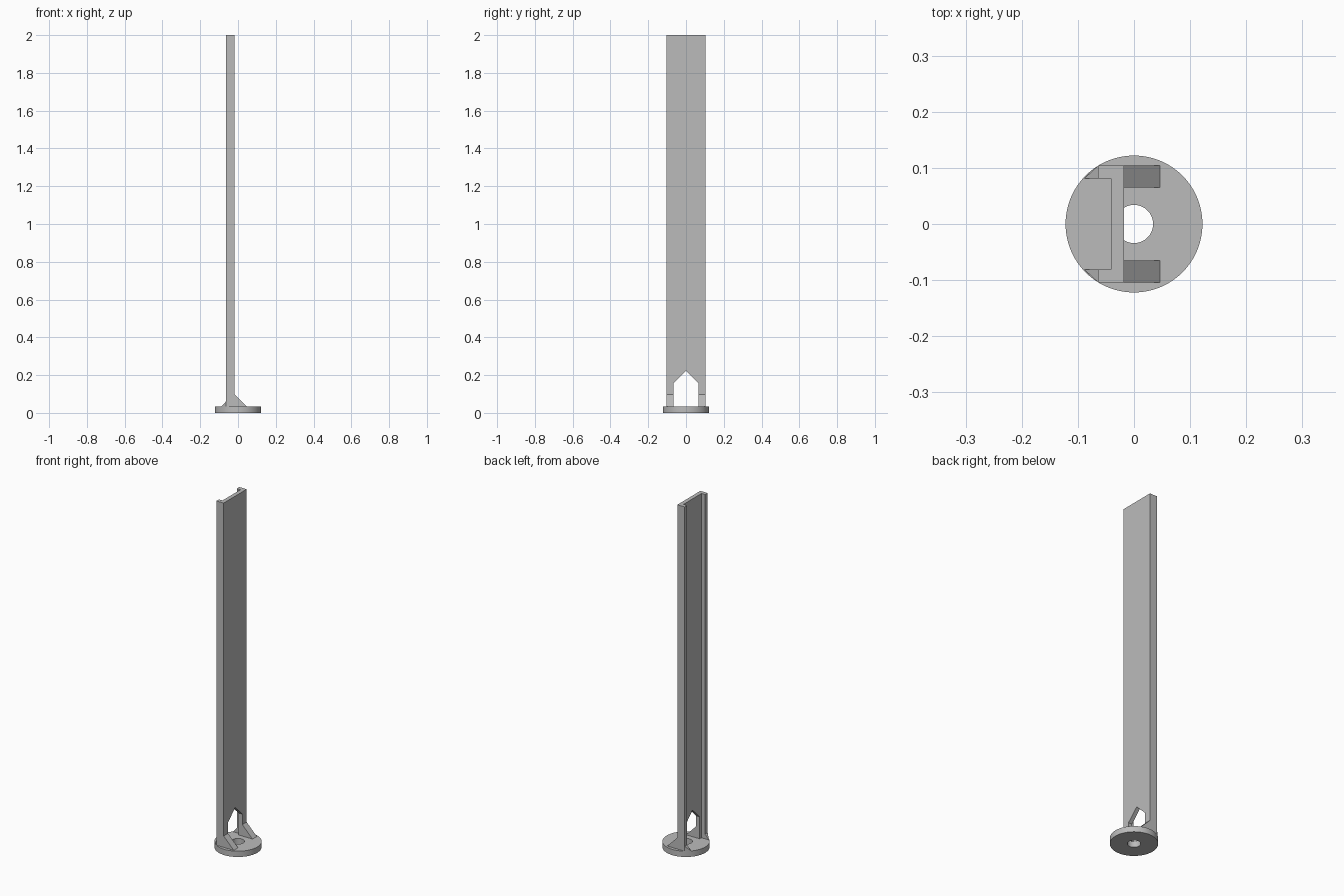
import bpy, bmesh, math
from mathutils import Vector

if "Cube" in bpy.data.objects:
    bpy.data.objects.remove(bpy.data.objects["Cube"], do_unlink=True)

grey = bpy.data.materials.new("plain grey")
grey.use_nodes = True
colour = (0.5, 0.5, 0.5, 1)
grey.diffuse_color = colour
grey.node_tree.nodes["Principled BSDF"].inputs["Base Color"].default_value = colour

BASE_TOP = 0.033
HALF = 0.104               # half width of the channel
INNER = 0.081              # inner face of the flanges
BACK, WEB_BACK, WEB_FRONT = -0.064, -0.041, -0.018


def finish(bm, name):
    bmesh.ops.recalc_face_normals(bm, faces=bm.faces)
    mesh = bpy.data.meshes.new(name)
    bm.to_mesh(mesh)
    bm.free()
    mesh.materials.append(grey)
    obj = bpy.data.objects.new(name, mesh)
    bpy.context.collection.objects.link(obj)
    return obj


def prism(name, outline, offset):
    """Extrude a flat outline of 3D points along an offset vector."""
    bm = bmesh.new()
    face = bm.faces.new([bm.verts.new(p) for p in outline])
    new = bmesh.ops.extrude_face_region(bm, geom=[face], use_keep_orig=True)["geom"]
    verts = [g for g in new if isinstance(g, bmesh.types.BMVert)]
    bmesh.ops.translate(bm, vec=Vector(offset), verts=verts)
    return finish(bm, name)


# Round base with a central hole: a rectangular section swept round z
def ring(name, inner, outer, height, steps=96):
    bm = bmesh.new()
    section = [(inner, 0), (outer, 0), (outer, height), (inner, height)]
    loops = []
    for i in range(steps):
        a = math.tau * i / steps
        loops.append([bm.verts.new((r * math.cos(a), r * math.sin(a), z)) for r, z in section])
    for i in range(steps):
        a, b = loops[i], loops[(i + 1) % steps]
        for k in range(4):
            n = (k + 1) % 4
            bm.faces.new((a[k], b[k], b[n], a[n]))
    return finish(bm, name)


base = ring("base_disc", 0.034, 0.122, BASE_TOP)
bpy.ops.object.select_all(action='DESELECT')
base.select_set(True)
bpy.context.view_layer.objects.active = base
bpy.ops.object.shade_smooth_by_angle(angle=math.radians(30))

# Tall U-shaped channel, open to the -x side
section = [(BACK, -HALF), (WEB_FRONT, -HALF), (WEB_FRONT, HALF), (BACK, HALF),
           (BACK, INNER), (WEB_BACK, INNER), (WEB_BACK, -INNER), (BACK, -INNER)]
channel = prism("channel_post", [(x, y, BASE_TOP) for x, y in section], (0, 0, 2 - BASE_TOP))

# Pointed opening through the foot of the web
arch = [(-0.065, 0), (0.065, 0), (0.065, 0.158), (0, 0.222), (-0.065, 0.158)]
cutter = prism("opening_cutter", [(-0.055, y, z) for y, z in arch], (0.05, 0, 0))
cutter.hide_render = True
cut = channel.modifiers.new("opening", 'BOOLEAN')
cut.operation = 'DIFFERENCE'
cut.solver = 'EXACT'
cut.object = cutter
bpy.context.view_layer.objects.active = channel
bpy.ops.object.modifier_apply(modifier=cut.name)
bpy.data.objects.remove(cutter, do_unlink=True)

# Sloping braces on both faces of the channel, at each side
for side, sign in (("left", 1), ("right", -1)):
    wedge = [(WEB_FRONT, BASE_TOP), (0.046, BASE_TOP), (WEB_FRONT, 0.098)]
    prism("web_brace_" + side, [(x, sign * 0.065, z) for x, z in wedge],
          (0, sign * (HALF - 0.065), 0))

    bm = bmesh.new()
    corners = [(BACK, y, z) for y in (INNER, HALF) for z in (BASE_TOP, 0.06)]
    corners.append((-0.089, INNER, BASE_TOP))
    for x, y, z in corners:
        bm.verts.new((x, sign * y, z))
    bmesh.ops.convex_hull(bm, input=bm.verts)
    finish(bm, "flange_brace_" + side)
